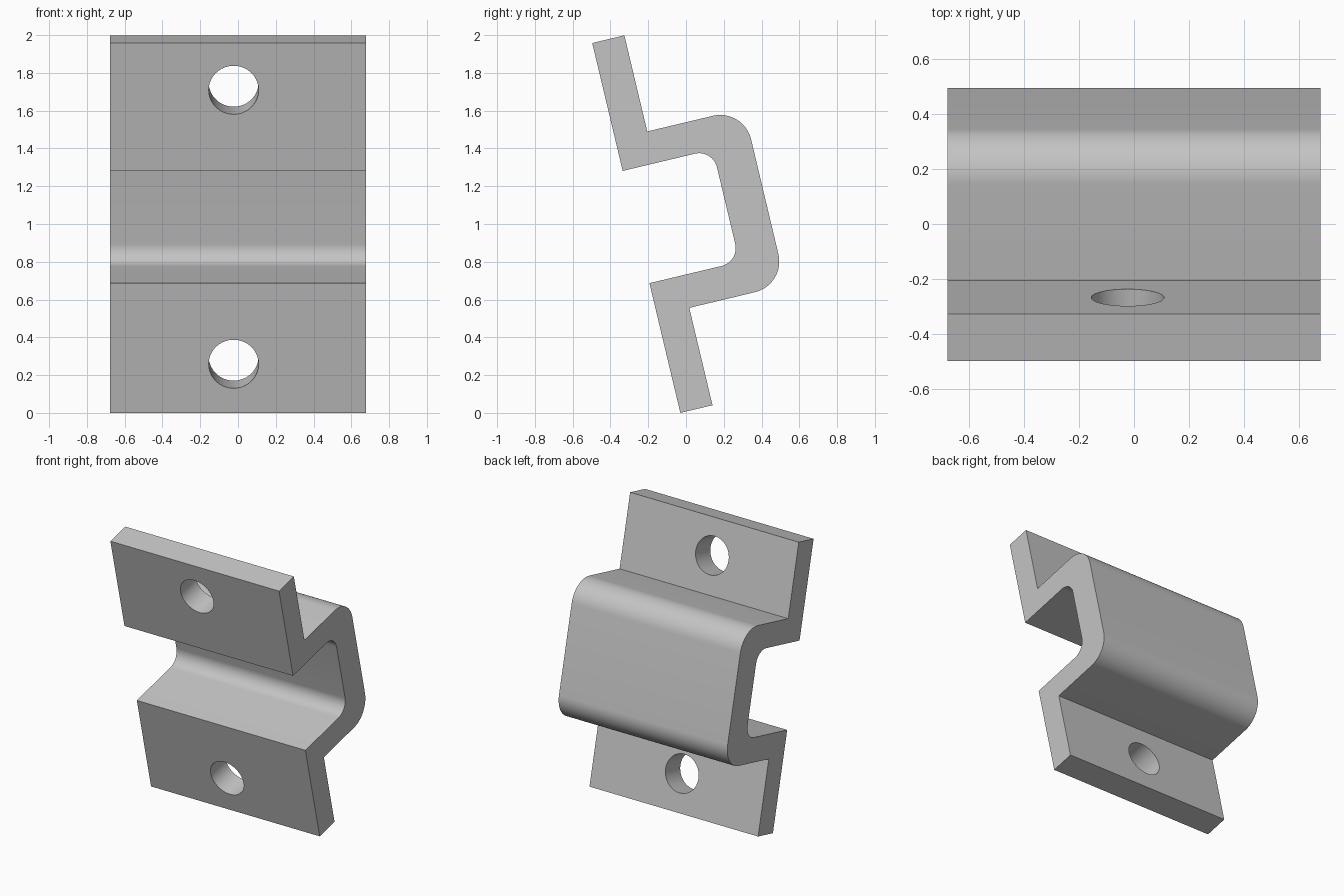
import bpy, bmesh, math
from mathutils import Matrix, Vector

cube = bpy.data.objects.get("Cube")
if cube:
    bpy.data.objects.remove(cube, do_unlink=True)

TILT = math.radians(13.4)
HALF_WIDTH = 0.677
THICK = 0.175
LENGTH = 2.013
HOLE_X, HOLE_R = -0.023, 0.132

# Bracket frame: local y runs through the flange, local z runs along it
frame = Matrix.Translation((0, -0.03, 0)) @ Matrix.Rotation(TILT, 4, 'X')

metal = bpy.data.materials.new("grey metal")
metal.use_nodes = True
colour = (0.55, 0.55, 0.55, 1)
metal.diffuse_color = colour
metal.node_tree.nodes["Principled BSDF"].inputs["Base Color"].default_value = colour


def arc(cy, cz, r, start, end, steps=16):
    """Points of a rounded corner, angles in degrees."""
    angles = [math.radians(start + (end - start) * i / steps) for i in range(steps + 1)]
    return [(cy + r * math.cos(a), cz + r * math.sin(a)) for a in angles]


# Hat-shaped side profile, with rounded inner and outer bends
low_in, low_out = 0.706, 0.53
high_in, high_out = 1.317, 1.49
inner, outer = 0.49, 0.70
ri, ro = 0.097, 0.168
profile = [(0, 0), (THICK, 0), (THICK, low_out)]
profile += arc(outer - ro, low_out + ro, ro, -90, 0)
profile += arc(outer - ro, high_out - ro, ro, 0, 90)
profile += [(THICK, high_out), (THICK, LENGTH), (0, LENGTH), (0, high_in)]
profile += arc(inner - ri, high_in - ri, ri, 90, 0)
profile += arc(inner - ri, low_in + ri, ri, 0, -90)
profile += [(0, low_in)]

# Extrude the profile across the width
bm = bmesh.new()
face = bm.faces.new([bm.verts.new((-HALF_WIDTH, y, z)) for y, z in profile])
swept = bmesh.ops.extrude_face_region(bm, geom=[face])
moved = [e for e in swept["geom"] if isinstance(e, bmesh.types.BMVert)]
bmesh.ops.translate(bm, verts=moved, vec=Vector((2 * HALF_WIDTH, 0, 0)))
bmesh.ops.recalc_face_normals(bm, faces=bm.faces)
bm.transform(frame)
mesh = bpy.data.meshes.new("bracket")
bm.to_mesh(mesh)
bm.free()
mesh.materials.append(metal)
bracket = bpy.data.objects.new("bracket", mesh)
bpy.context.collection.objects.link(bracket)

# Screw holes through both flanges
for name, height in (("lower", 0.266), ("upper", 1.757)):
    bpy.ops.mesh.primitive_cylinder_add(vertices=64, radius=HOLE_R, depth=0.5)
    cutter = bpy.context.object
    cutter.name = name + "_hole_cutter"
    cutter.hide_render = True
    cutter.data.materials.append(metal)
    place = Matrix.Translation((HOLE_X, THICK / 2, height))
    cutter.data.transform(frame @ place @ Matrix.Rotation(math.pi / 2, 4, 'X'))
    bpy.ops.object.select_all(action='DESELECT')
    bracket.select_set(True)
    bpy.context.view_layer.objects.active = bracket
    cut = bracket.modifiers.new(name + "_hole", 'BOOLEAN')
    cut.operation = 'DIFFERENCE'
    cut.solver = 'EXACT'
    cut.object = cutter
    bpy.ops.object.modifier_apply(modifier=cut.name)
    bpy.data.objects.remove(cutter, do_unlink=True)

# Smooth bends and hole walls, crisp edges
bpy.ops.object.shade_smooth_by_angle(angle=math.radians(30))
